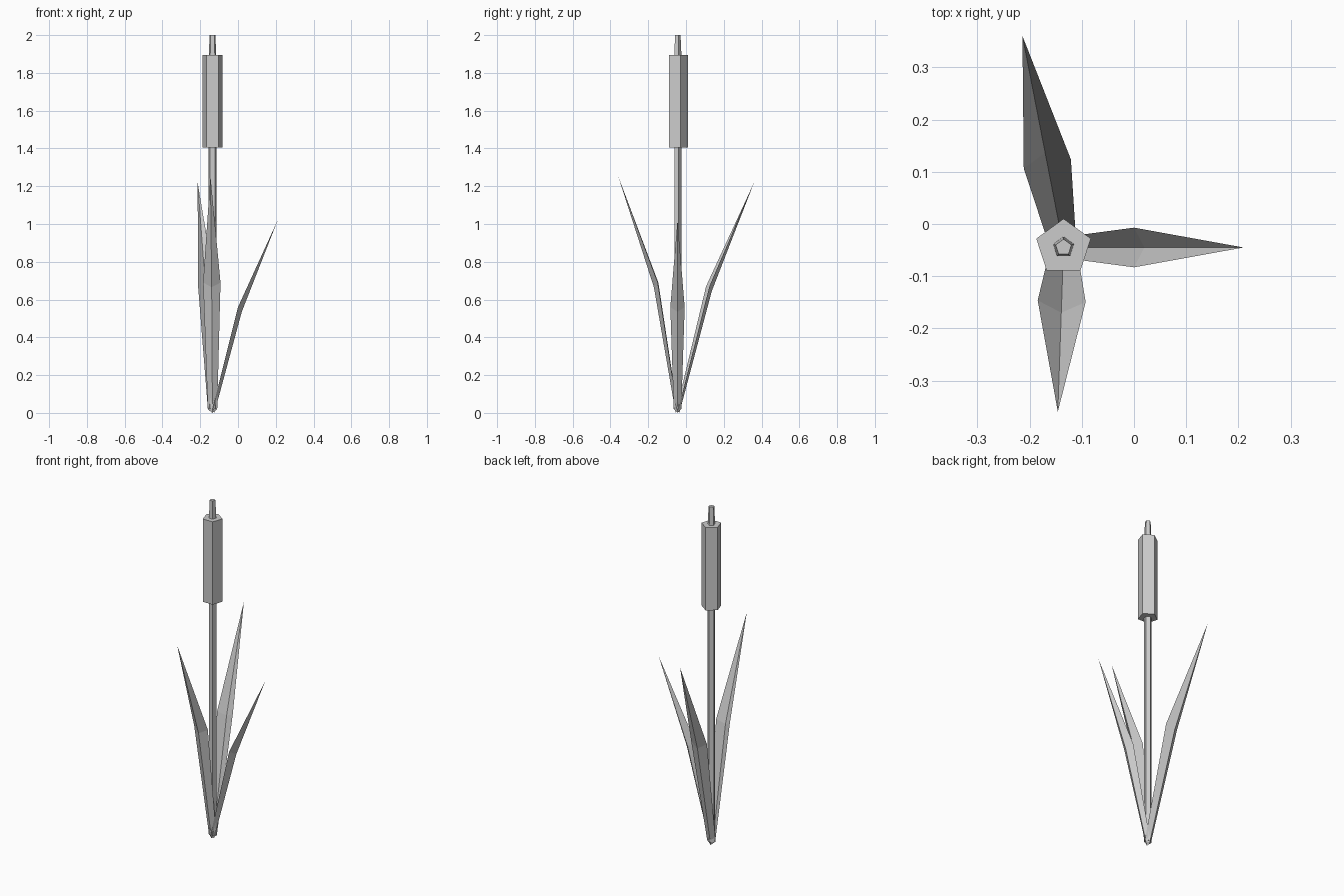
import bpy
import bmesh
import math
from mathutils import Vector

cube = bpy.data.objects.get("Cube")
if cube:
    bpy.data.objects.remove(cube, do_unlink=True)

grey = bpy.data.materials.new("plain grey")
grey.use_nodes = True
colour = (0.6, 0.6, 0.6, 1)
grey.diffuse_color = colour
grey.node_tree.nodes["Principled BSDF"].inputs["Base Color"].default_value = colour

CENTRE = Vector((-0.135, -0.045, 0))


def finish(name, bm):
    mesh = bpy.data.meshes.new(name)
    bm.to_mesh(mesh)
    bm.free()
    mesh.materials.append(grey)
    obj = bpy.data.objects.new(name, mesh)
    obj.location = CENTRE
    bpy.context.collection.objects.link(obj)


def five_sided(name, z0, z1, r0, r1):
    """Pentagonal column with one corner pointing to the back."""
    bm = bmesh.new()
    rings = []
    for z, r in ((z0, r0), (z1, r1)):
        angles = [math.pi / 2 + math.tau * i / 5 for i in range(5)]
        rings.append([bm.verts.new((r * math.cos(a), r * math.sin(a), z)) for a in angles])
    low, high = rings
    for i in range(5):
        j = (i + 1) % 5
        bm.faces.new((low[i], low[j], high[j], high[i]))
    bm.faces.new(high)
    bm.faces.new(low[::-1])
    finish(name, bm)


def leaf(name, heading, mid, rib, tip, half, base_half):
    """Creased blade; mid, rib and tip are (distance out, height)."""
    a = math.radians(heading)
    out = Vector((math.cos(a), math.sin(a), 0))
    side = Vector((-math.sin(a), math.cos(a), 0))
    bm = bmesh.new()

    def point(place, across=0):
        return bm.verts.new(out * place[0] + side * across + Vector((0, 0, place[1])))

    base_rib, mid_rib, end = point((0.01, 0)), point(rib), point(tip)
    for s in (1, -1):
        base_edge, mid_edge = point((0, 0.02), s * base_half), point(mid, s * half)
        faces = [(base_rib, mid_rib, mid_edge, base_edge), (mid_rib, end, mid_edge)]
        for f in faces:
            bm.faces.new(f if s == 1 else f[::-1])
    finish(name, bm)


# Stalk, seed head and tapered tip
five_sided("stalk", 0.02, 1.41, 0.021, 0.021)
five_sided("seed_head", 1.405, 1.895, 0.055, 0.055)
five_sided("top_spike", 1.89, 2.0, 0.021, 0.016)

# Three blades around the stalk
leaf("left_leaf", 0, (0.135, 0.56), (0.155, 0.535), (0.345, 1.02), 0.038, 0.02)
leaf("front_leaf", -92, (0.103, 0.69), (0.125, 0.665), (0.315, 1.255), 0.046, 0.025)
leaf("back_leaf", 101, (0.163, 0.67), (0.185, 0.645), (0.413, 1.22), 0.046, 0.025)
